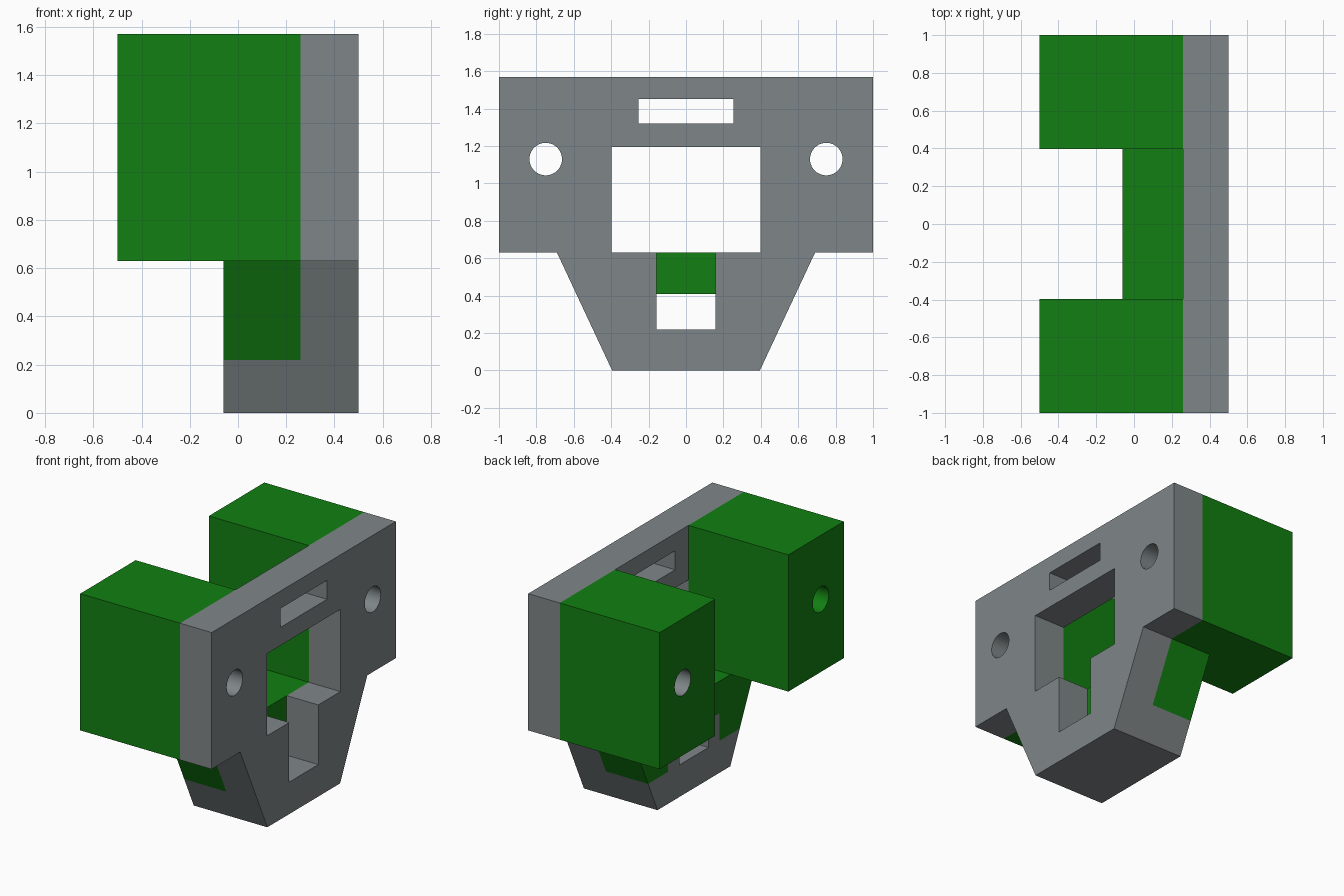
import bpy, bmesh, math
from mathutils import Matrix

if "Cube" in bpy.data.objects:
    bpy.data.objects.remove(bpy.data.objects["Cube"])


def material(name, rgb):
    m = bpy.data.materials.new(name)
    m.diffuse_color = (*rgb, 1)
    m.use_nodes = True
    m.node_tree.nodes["Principled BSDF"].inputs["Base Color"].default_value = m.diffuse_color
    return m


GREY = material("grey", (0.212, 0.240, 0.246))
GREEN = material("green", (0.006, 0.212, 0.006))

# Profile axes (y, z) mapped to the world, extruded along x
TO_WORLD = Matrix(((0, 0, 1, 0), (1, 0, 0, 0), (0, 1, 0, 0), (0, 0, 0, 1)))


def rect(y0, y1, z0, z1):
    return [(y0, z0), (y1, z0), (y1, z1), (y0, z1)]


def circle(y, z, r, n=40):
    return [(y + r * math.cos(2 * math.pi * i / n), z + r * math.sin(2 * math.pi * i / n))
            for i in range(n)]


def mirrored(half):
    """Close a right-hand half outline with its mirror image."""
    return half + [(-y, z) for y, z in reversed(half)]


def slab(name, x0, x1, loops, mat):
    """Extrude a filled outline with holes from x0 to x1."""
    cu = bpy.data.curves.new(name, 'CURVE')
    cu.dimensions = '2D'
    cu.fill_mode = 'BOTH'
    cu.extrude = (x1 - x0) / 2
    for pts in loops:
        sp = cu.splines.new('POLY')
        sp.points.add(len(pts) - 1)
        for p, (y, z) in zip(sp.points, pts):
            p.co = (y, z, 0, 1)
        sp.use_cyclic_u = True
    tmp = bpy.data.objects.new(name + "_profile", cu)
    bpy.context.collection.objects.link(tmp)
    deps = bpy.context.evaluated_depsgraph_get()
    me = bpy.data.meshes.new_from_object(tmp.evaluated_get(deps))
    bpy.data.objects.remove(tmp)
    me.transform(Matrix.Translation(((x0 + x1) / 2, 0, 0)) @ TO_WORLD)
    bm = bmesh.new()
    bm.from_mesh(me)
    bmesh.ops.remove_doubles(bm, verts=bm.verts, dist=1e-5)
    bmesh.ops.recalc_face_normals(bm, faces=bm.faces)
    bm.to_mesh(me)
    bm.free()
    me.name = name
    me.materials.clear()
    me.materials.append(mat)
    ob = bpy.data.objects.new(name, me)
    bpy.context.collection.objects.link(ob)
    bpy.ops.object.select_all(action='DESELECT')
    ob.select_set(True)
    bpy.context.view_layer.objects.active = ob
    bpy.ops.object.shade_smooth_by_angle(angle=math.radians(30))
    return ob


BACK, STEP, SEAM, FACE = -0.5, -0.06, 0.26, 0.5   # x levels
TOP, SHOULDER, LEDGE, SLOT = 1.57, 0.63, 0.41, 0.22   # z levels
FOOT, HIP = 0.395, 0.69   # half widths of the tapered lower part
HOLE_Y, HOLE_Z, HOLE_R = 0.75, 1.13, 0.087
SIDE = FOOT + (HIP - FOOT) * SLOT / SHOULDER

# Face plate with window, lower notch, upper slot and bolt holes
slab("face_plate", SEAM, FACE, [
    mirrored([(FOOT, 0), (HIP, SHOULDER), (1, SHOULDER), (1, TOP)]),
    mirrored([(0.158, SLOT), (0.158, SHOULDER), (0.398, SHOULDER), (0.398, 1.195)]),
    rect(-0.253, 0.253, 1.32, 1.45),
    circle(HOLE_Y, HOLE_Z, HOLE_R),
    circle(-HOLE_Y, HOLE_Z, HOLE_R),
], GREY)

# Grey foot with slot cheeks behind the plate
slab("rear_foot", STEP, SEAM, [
    mirrored([(FOOT, 0), (SIDE, SLOT), (0.28, SLOT), (0.28, LEDGE),
              (0.158, LEDGE), (0.158, SLOT)]),
], GREY)

# Green saddle resting on the foot
slab("rear_saddle", STEP, SEAM, [
    mirrored([(0.28, LEDGE), (0.28, SLOT), (SIDE, SLOT), (HIP, SHOULDER)]),
], GREEN)

# Green side blocks with bolt holes
for side, label in ((-1, "front"), (1, "back")):
    block = slab(label + "_block", BACK, SEAM, [
        rect(*sorted((side * 0.398, side)), SHOULDER, TOP),
        circle(side * HOLE_Y, HOLE_Z, HOLE_R),
    ], GREEN)
    if side > 0:   # grey bore in the back block
        block.data.materials.append(GREY)
        for f in block.data.polygons:
            c = f.center
            near = math.hypot(c.y - HOLE_Y, c.z - HOLE_Z) < HOLE_R + 0.005
            if near and abs(f.normal.x) < 0.1:
                f.material_index = 1
